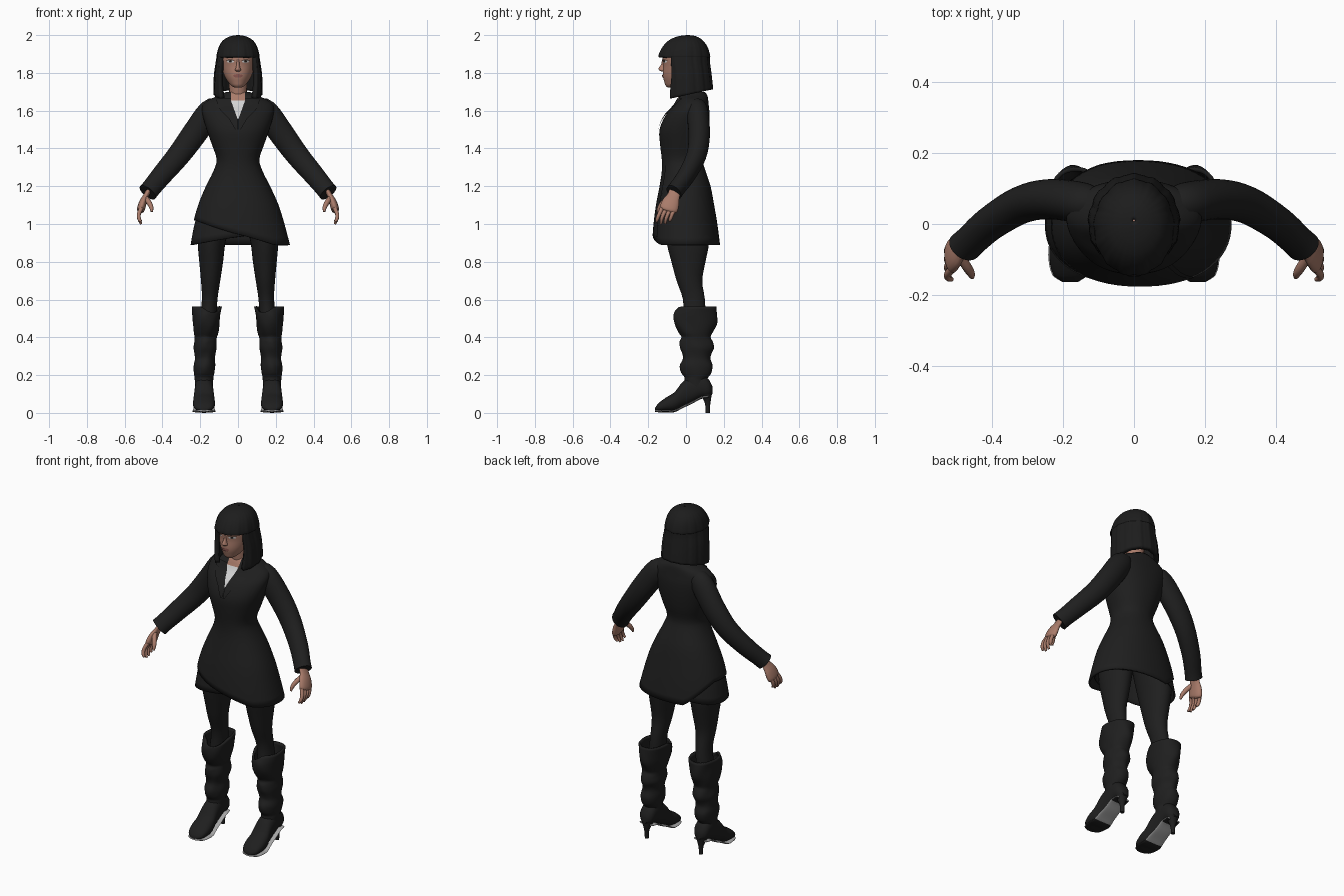
import bpy, bmesh, math
from mathutils import Vector

if "Cube" in bpy.data.objects:
    bpy.data.objects.remove(bpy.data.objects["Cube"])


def material(name, rgb):
    m = bpy.data.materials.new(name)
    m.diffuse_color = (*rgb, 1)
    m.use_nodes = True
    m.node_tree.nodes["Principled BSDF"].inputs["Base Color"].default_value = m.diffuse_color
    return m


CLOTH = material("black cloth", (.0135, .0135, .0135))
HAIR = material("black hair", (.012, .012, .012))
SKIN = material("skin", (.40, .20, .145))
LIPS = material("lips", (.27, .10, .085))
WHITE = material("white shirt", (.65, .65, .65))
GREY = material("sole grey", (.38, .38, .38))
DARK = material("dark eye", (.02, .013, .01))


def clamp(v):
    return max(0.0, min(1.0, v))


def sample(rows, t):
    """Smoothly interpolate a table of rows keyed by their first number."""
    t = max(rows[0][0], min(rows[-1][0], t))
    i = max(k for k in range(len(rows) - 1) if rows[k][0] <= t)
    a, b = rows[i], rows[i + 1]
    p, q = rows[max(i - 1, 0)], rows[min(i + 2, len(rows) - 1)]
    h = b[0] - a[0]
    s = (t - a[0]) / h
    out = []
    for k in range(1, len(a)):
        m0 = (b[k] - p[k]) / (b[0] - p[0]) * h
        m1 = (q[k] - a[k]) / (q[0] - a[0]) * h
        out.append((2*s**3 - 3*s*s + 1) * a[k] + (s**3 - 2*s*s + s) * m0
                   + (3*s*s - 2*s**3) * b[k] + (s**3 - s*s) * m1)
    return out


def grid(name, pts, mat, closed=True, caps=True, thick=0, front=False):
    bm = bmesh.new()
    vs = [[bm.verts.new(p) for p in r] for r in pts]
    n = len(vs[0])
    for r, s in zip(vs, vs[1:]):
        for j in range(n if closed else n - 1):
            k = (j + 1) % n
            bm.faces.new((r[j], r[k], s[k], s[j]))
    if caps:
        bm.faces.new(vs[0])
        bm.faces.new(vs[-1])
    bmesh.ops.recalc_face_normals(bm, faces=bm.faces[:])
    if front:
        bmesh.ops.reverse_faces(bm, faces=[f for f in bm.faces if f.normal.y > 0])
    me = bpy.data.meshes.new(name)
    bm.to_mesh(me)
    bm.free()
    me.materials.append(mat)
    ob = bpy.data.objects.new(name, me)
    bpy.context.collection.objects.link(ob)
    if thick:
        mod = ob.modifiers.new("thickness", "SOLIDIFY")
        mod.thickness, mod.offset = thick, -1
    return ob


def keys(rows, sub):
    ts = [a[0] + (b[0] - a[0]) * k / sub for a, b in zip(rows, rows[1:]) for k in range(sub)]
    return ts + [rows[-1][0]]


def loft(name, rows, mat, n=32, sub=3, p=2.0, axis="z", zmap=None, arc=None, ripple=None, sx=1, **kw):
    """Rows are (position, centre x, centre 2, radius x, radius 2)."""
    pts = []
    for t in keys(rows, sub):
        ring = []
        for j in range(n + (1 if arc else 0)):
            if arc:
                lo, hi = arc(t)
                th = lo + (hi - lo) * j / n
            else:
                th = 2 * math.pi * j / n
            c, s = math.cos(th), math.sin(th)
            u = zmap(th, t) if zmap else t
            cx, c2, rx, r2 = sample(rows, u)
            k = ripple(th, u) if ripple else 1
            x = sx * (cx + k * rx * math.copysign(abs(c) ** (2 / p), c))
            w = c2 + k * r2 * math.copysign(abs(s) ** (2 / p), s)
            ring.append((x, w, u) if axis == "z" else (x, u, w))
        pts.append(ring)
    return grid(name, pts, mat, closed=not arc, **kw)


def tube(name, path, mat, n=12, sub=4, su=1, sw=1, sx=1):
    """Path points are (x, y, z, radius)."""
    rows = [(i, *p) for i, p in enumerate(path)]
    pts = []
    for t in keys(rows, sub):
        x, y, z, r = sample(rows, t)
        d = Vector(sample(rows, t + .05)[:3]) - Vector(sample(rows, t - .05)[:3])
        u = d.cross(Vector((0, 1, 0))).normalized()
        w = u.cross(d).normalized()
        ring = [Vector((x, y, z)) + r * (su * math.cos(a) * u + sw * math.sin(a) * w)
                for a in (2 * math.pi * j / n for j in range(n))]
        pts.append([(sx * v.x, v.y, v.z) for v in ring])
    return grid(name, pts, mat)


def patch(name, rows, p, z0, z1, edges, off, mat, nz=12, nx=8):
    """Thin sheet laid on the front of a lofted surface."""
    pts = []
    for i in range(nz + 1):
        z = z0 + (z1 - z0) * i / nz
        a, b = edges(z)
        cx, cy, rx, ry = sample(rows, z)
        ring = []
        for j in range(nx + 1):
            x = a + (b - a) * j / nx
            q = min(1, abs(x - cx) / rx)
            ring.append((x, cy - ry * (1 - q ** p) ** (1 / p) - off, z))
        pts.append(ring)
    return grid(name, pts, mat, closed=False, caps=False, front=True)


def oval(cx, cz, w, h):
    def edge(z):
        k = w * math.sqrt(max(0, 1 - ((z - cz) / h) ** 2)) + 1e-4
        return cx - k, cx + k
    return edge


# Coat with slanted wrap hem
coat = [(.89, .012, 0, .263, .180), (1.0, .004, -.003, .242, .169), (1.1, .002, -.005, .213, .154),
        (1.2, 0, -.005, .170, .135), (1.28, 0, -.012, .130, .116), (1.34, 0, -.02, .113, .108),
        (1.42, 0, -.015, .138, .122), (1.5, 0, -.01, .166, .130), (1.58, 0, .01, .188, .115),
        (1.63, 0, .03, .186, .09), (1.66, 0, .037, .15, .08), (1.68, 0, .04, .10, .073),
        (1.70, 0, .04, .062, .06)]


def coat_hem(th, z):
    x = .25 * math.cos(th)
    ramp = clamp((.17 - x) / .41) if math.sin(th) < 0 else clamp((-.1 - x) / .14)
    return z if z > 1.2 else 1.2 - (1.2 - z) / .31 * (.31 - .13 * ramp)


def under_hem(th, z):
    lift = .05 * clamp((.25 * math.cos(th) + .25) / .3)
    return 1.12 - (1.12 - z) / .23 * (.23 - lift)


loft("coat", coat, CLOTH, n=64, p=2.2, zmap=coat_hem, caps=False, thick=.012)
under = [(.89, -.004, -.002, .247, .172), (1.0, -.002, -.004, .228, .157), (1.12, 0, -.005, .192, .138)]
loft("under_skirt", under, CLOTH, n=64, p=2.2, zmap=under_hem, caps=False, thick=.01)
patch("coat_overlap", coat, 2.2, .93, 1.31,
      lambda z: (.075 + (1.31 - z) * .22, .087 + (1.31 - z) * .22), .005, CLOTH, nx=2)


# Shirt, neckline and lapels
def vee(z):
    return .002 + .036 * clamp((z - 1.555) / .1)


patch("shirt", coat, 2.2, 1.555, 1.655, lambda z: (-vee(z), vee(z)), .004, WHITE)
patch("neckline", coat, 2.2, 1.655, 1.699, lambda z: (-.038, .038), .004, SKIN)
for s in (-1, 1):
    patch("lapel", coat, 2.2, 1.50, 1.665,
          lambda z: (s * vee(z), s * (vee(z) + .012 + .065 * clamp((z - 1.5) / .11)
                                      - (.025 if 1.615 < z < 1.63 else 0))),
          .008, CLOTH, nz=22)

# Neck and head
loft("neck", [(1.62, 0, .03, .052, .05), (1.68, 0, .015, .046, .047), (1.78, 0, .01, .05, .052)], SKIN, n=20)
head = [(1.722, 0, -.075, .018, .022), (1.733, 0, -.066, .036, .042), (1.75, 0, -.052, .051, .062),
        (1.775, 0, -.036, .067, .085), (1.80, 0, -.024, .078, .099), (1.84, 0, -.014, .088, .107),
        (1.88, 0, -.008, .093, .117), (1.92, 0, -.002, .088, .108), (1.96, 0, 0, .055, .06)]
loft("head", head, SKIN, n=40)
loft("nose", [(1.808, 0, -.12, .011, .012), (1.815, 0, -.124, .017, .02), (1.826, 0, -.124, .012, .021),
              (1.845, 0, -.119, .008, .013), (1.87, 0, -.118, .007, .009)], SKIN, n=14)
patch("upper_lip", head, 2, 1.785, 1.793, oval(0, 1.785, .027, .0085), .005, LIPS, nz=6)
patch("lower_lip", head, 2, 1.775, 1.785, oval(0, 1.785, .025, .0105), .006, LIPS, nz=6)
for s in (-1, 1):
    patch("eye_white", head, 2, 1.853, 1.867, oval(s * .04, 1.86, .018, .007), .002, WHITE)
    patch("iris", head, 2, 1.854, 1.867, oval(s * .04, 1.8605, .007, .0065), .003, DARK)
    patch("upper_lid", head, 2, 1.865, 1.870, oval(s * .041, 1.866, .022, .0045), .004, DARK, nz=4)
    patch("brow", head, 2, 1.879, 1.885, oval(s * .043, 1.882, .025, .003), .003, DARK, nz=4)


# Bobbed hair: crown with fringe, and hanging curtain
def strands(th, z):
    return 1 + .014 * clamp((1.99 - z) / .1) * math.sin(13 * th) + .006 * math.sin(29 * th)


crown = [(1.883, 0, -.01, .113, .136), (1.90, 0, -.01, .111, .134), (1.94, 0, -.006, .100, .117),
         (1.97, 0, -.002, .081, .092), (1.988, 0, .003, .055, .063), (1.997, 0, .008, .028, .032),
         (2.0, 0, .01, .004, .004)]
loft("hair_crown", crown, HAIR, n=96, ripple=strands, caps=False, thick=.014)
curtain = [(1.655, 0, .004, .122, .136), (1.70, 0, .004, .129, .138), (1.80, 0, .0, .125, .132),
           (1.86, 0, -.008, .116, .132), (1.90, 0, -.01, .110, .133)]


def curtain_arc(z):
    a = math.radians(32 + 9 * clamp((1.88 - z) / .2))
    return -a, math.pi + a


loft("hair_curtain", curtain, HAIR, n=80, ripple=strands, arc=curtain_arc, caps=False, thick=.026,
     zmap=lambda th, z: 1.9 - (1.9 - z) / .245 * (1.9 - 1.683 - .03 * math.sin(th)))

# Limbs, mirrored
foot = [(-.163, .18, .02, .02, .008), (-.145, .18, .03, .046, .022), (-.10, .18, .046, .058, .039),
        (-.06, .18, .06, .057, .05), (-.02, .18, .096, .052, .066), (.03, .18, .125, .048, .072),
        (.08, .18, .142, .047, .062), (.12, .18, .132, .041, .046), (.14, .18, .12, .02, .02)]
sole = [(y, cx, max(c - r, .009), rx + .003, .006) for y, cx, c, rx, r in foot[:-1]]
shaft = [(.13, .18, .06, .047, .07), (.175, .18, .05, .049, .058), (.19, .18, .055, .05, .064),
         (.21, .179, .055, .054, .079), (.25, .178, .055, .057, .087), (.285, .176, .056, .053, .073),
         (.31, .175, .056, .055, .076), (.345, .173, .058, .061, .09), (.38, .172, .055, .058, .087),
         (.40, .171, .055, .059, .077), (.425, .17, .051, .065, .09), (.47, .168, .05, .07, .112),
         (.52, .167, .05, .074, .115), (.562, .165, .06, .079, .102)]


def slouch(th, z):
    wave = .009 * math.sin(3 * th + 25 * z) * clamp((z - .18) / .06) * clamp((.56 - z) / .06)
    notch = .03 * clamp((z - .5) / .06) * clamp(math.cos(th - 4.2) * 3 - 2)
    return z + wave - notch


for s, side in ((-1, "right"), (1, "left")):
    # Sleeve and hand
    tube(side + "_sleeve", [(.10, .055, 1.605, .05), (.145, .06, 1.595, .066), (.235, .07, 1.472, .066),
                            (.315, .055, 1.363, .061), (.40, .005, 1.262, .055), (.455, -.043, 1.195, .051),
                            (.478, -.064, 1.167, .052)], CLOTH, n=28, sw=.86, sx=s)
    tube(side + "_palm", [(.468, -.055, 1.185, .026), (.487, -.066, 1.15, .028), (.503, -.08, 1.115, .038),
                          (.514, -.092, 1.078, .04), (.516, -.096, 1.066, .025)],
         SKIN, n=18, su=.52, sw=1.2, sx=s)
    for i in range(4):
        y = -.126 + .023 * i
        tip = (1.012, 1.0, 1.002, 1.016)[i]
        tube(side + "_finger", [(.512, y, 1.085, .0115), (.525, y - .016, 1.052, .0105),
                                (.523, y - .026, 1.026, .0095), (.513, y - .03, tip, .006)],
             SKIN, n=10, sx=s)
    tube(side + "_thumb", [(.49, -.09, 1.14, .014), (.47, -.122, 1.112, .0135),
                           (.459, -.14, 1.088, .011), (.456, -.15, 1.065, .006)], SKIN, n=10, sx=s)
    # Leg in tights
    loft(side + "_leg", [(.48, .16, .045, .045, .06), (.6, .15, .042, .041, .058), (.7, .145, .018, .051, .068),
                         (.8, .142, .013, .063, .09), (.9, .14, .01, .073, .112), (1.0, .125, .005, .082, .115),
                         (1.12, .09, 0, .085, .1)], CLOTH, n=28, sx=s)
    # Slouch boot
    loft(side + "_boot_shaft", shaft, CLOTH, n=40, zmap=slouch, sx=s, caps=False, thick=.012,
         ripple=lambda th, z: 1 + .02 * math.sin(5 * th + 40 * z) * clamp((z - .18) / .05))
    loft(side + "_boot_foot", foot, CLOTH, n=28, p=2.3, axis="y", sx=s)
    base = loft(side + "_boot_sole", sole, GREY, n=20, p=3, axis="y", sx=s)
    base.data.materials.append(CLOTH)
    for f in base.data.polygons:
        if f.normal.z < -.5 and not -.05 < f.center.y < .075:
            f.material_index = 1
    loft(side + "_heel", [(0, .18, .115, .011, .011), (.04, .18, .115, .013, .013), (.07, .18, .112, .022, .02),
                          (.1, .18, .105, .036, .032)], CLOTH, n=16, sx=s)

# Smooth shading with sharp edges kept
bpy.ops.object.select_all(action="SELECT")
bpy.context.view_layer.objects.active = bpy.data.objects["coat"]
bpy.ops.object.shade_smooth_by_angle(angle=math.radians(45))
